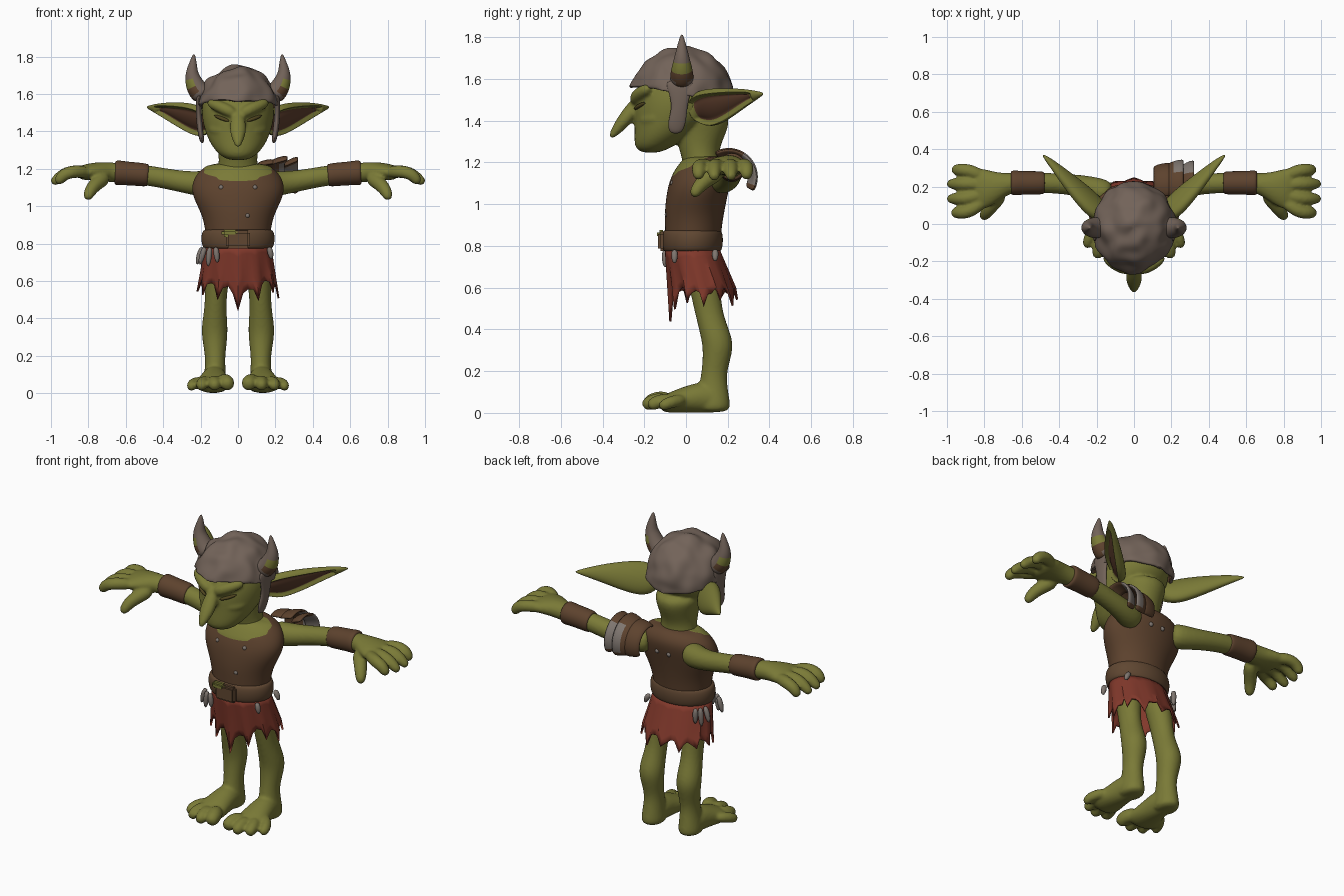
import bpy, bmesh, random
from math import sin, cos, pi, radians
from mathutils import Vector, Matrix, noise

random.seed(4)
if "Cube" in bpy.data.objects:
    bpy.data.objects.remove(bpy.data.objects["Cube"])
X, Y, Z = Vector((1, 0, 0)), Vector((0, 1, 0)), Vector((0, 0, 1))


def material(name, *rgb):
    m = bpy.data.materials.new(name)
    m.use_nodes = True
    m.diffuse_color = (*rgb, 1)
    bsdf = m.node_tree.nodes["Principled BSDF"]
    bsdf.inputs["Base Color"].default_value = (*rgb, 1)
    bsdf.inputs["Roughness"].default_value = 0.8
    return m


skin = material("olive_skin", .195, .195, .038)
iron = material("dull_iron", .17, .125, .10)
leather = material("brown_leather", .11, .055, .027)
belt_brown = material("belt_leather", .115, .062, .031)
red = material("red_cloth", .22, .04, .024)
ear_brown = material("inner_ear", .115, .05, .027)
bone = material("pale_grey", .21, .18, .16)
dark = material("eye_dark", .08, .06, .014)


def tube(bm, stations, up=Z, axis=None, n=12):
    """Loft ellipses (x, y, z, half side, half up) along a path and cap it."""
    pts = [Vector(s[:3]) for s in stations]
    rings = []
    for i, s in enumerate(stations):
        t = axis or (pts[min(i + 1, len(pts) - 1)] - pts[max(i - 1, 0)]).normalized()
        side = t.cross(up).normalized()
        top = side.cross(t)
        a, b = s[3], s[-1]
        rings.append([bm.verts.new(pts[i] + side * a * cos(k * 2 * pi / n)
                                   + top * b * sin(k * 2 * pi / n)) for k in range(n)])
    faces = [bm.faces.new(rings[0]), bm.faces.new(rings[-1])]
    for r, q in zip(rings, rings[1:]):
        faces += [bm.faces.new((r[k], r[(k + 1) % n], q[(k + 1) % n], q[k])) for k in range(n)]
    bmesh.ops.recalc_face_normals(bm, faces=faces)
    return faces


def finish(bm, name, mats, mirror=False, solid=0, subsurf=2, remesh=0):
    for f in bm.faces:
        f.smooth = True
    me = bpy.data.meshes.new(name)
    bm.to_mesh(me)
    bm.free()
    ob = bpy.data.objects.new(name, me)
    bpy.context.collection.objects.link(ob)
    for m in mats:
        me.materials.append(m)
    if mirror:
        ob.modifiers.new("mirror", "MIRROR").use_mirror_merge = False
    if solid:
        s = ob.modifiers.new("thickness", "SOLIDIFY")
        s.thickness = solid
    if subsurf:
        s = ob.modifiers.new("round", "SUBSURF")
        s.levels = s.render_levels = subsurf
    if remesh:
        r = ob.modifiers.new("blend", "REMESH")
        r.mode, r.voxel_size, r.use_smooth_shade = "VOXEL", remesh, True
        s = ob.modifiers.new("soften", "SMOOTH")
        s.factor, s.iterations = .5, 4
    return ob


# Skin: head, neck, limbs, blended into one surface
bm = bmesh.new()
tube(bm, [(0, -.17, 1.245, .045, .04), (0, -.16, 1.27, .1, .09), (0, -.11, 1.33, .15, .14),
          (0, -.06, 1.4, .18, .19), (0, -.025, 1.48, .2, .23), (0, -.01, 1.56, .195, .225),
          (0, -.01, 1.65, .16, .18), (0, -.01, 1.7, .08, .09)], Y, Z, 16)
tube(bm, [(0, .08, 1.1, .13, .1), (0, .075, 1.2, .11, .09), (0, .06, 1.27, .105, .1),
          (0, .075, 1.37, .125, .14), (0, .06, 1.45, .15, .15)], Y, Z)
# nose, brow, cheek, lip
tube(bm, [(0, -.19, 1.53, .03), (0, -.245, 1.47, .036), (0, -.285, 1.415, .05, .038),
          (0, -.33, 1.36, .034, .028), (0, -.365, 1.315, .012)], Y)
tube(bm, [(.01, -.245, 1.49, .032), (.08, -.235, 1.525, .034), (.165, -.17, 1.56, .028)])
tube(bm, [(.05, -.21, 1.405, .03), (.1, -.185, 1.4, .035), (.15, -.12, 1.42, .03)])
tube(bm, [(-.01, -.23, 1.305, .024), (.05, -.215, 1.3, .022), (.1, -.15, 1.29, .018)])
# leg and foot
tube(bm, [(.1, .07, .72, .085, .085), (.115, .09, .6, .066, .077), (.12, .11, .47, .058, .068),
          (.125, .145, .37, .072, .078), (.125, .155, .3, .072, .075), (.122, .135, .2, .055, .062),
          (.122, .13, .13, .057, .07), (.125, .13, .05, .068, .085), (.125, .13, 0, .068, .085)], Y, Z)
tube(bm, [(.125, .2, .045, .05, .045), (.125, .1, .08, .068, .085), (.13, .01, .065, .08, .068),
          (.135, -.07, .05, .1, .052), (.14, -.13, .035, .09, .035)])
for x, y, r in [(.055, -.2, .042), (.125, -.21, .036), (.195, -.185, .034), (.25, -.13, .03)]:
    tube(bm, [((x + .13) / 2, y + .13, .065, r), (x, y + .05, r + .022, r + .002),
              (x, y, r * .85, r * .8)])
# arm, palm, fingers, thumb
tube(bm, [(.12, .15, 1.12, .08), (.22, .19, 1.12, .068), (.32, .21, 1.135, .058),
          (.45, .22, 1.16, .056), (.57, .22, 1.175, .056), (.66, .22, 1.18, .054),
          (.72, .205, 1.185, .075, .055), (.8, .19, 1.185, .115, .047), (.86, .185, 1.175, .12, .036)])
for x, y in [(.965, .29), (1.0, .215), (1.0, .135), (.97, .06)]:
    tube(bm, [(.79, .1 + y * .5, 1.18, .034), (.88, y, 1.19, .036),
              (.94, y, 1.168, .036), (x, y, 1.118, .024)])
tube(bm, [(.7, .17, 1.16, .042), (.76, .1, 1.12, .04), (.79, .06, 1.085, .035),
          (.81, .03, 1.035, .024)])
finish(bm, "skin_body", [skin], mirror=True, subsurf=2, remesh=.009)

# Eyes: narrow slanted slits
bm = bmesh.new()
tube(bm, [(.045, -.246, 1.455, .008), (.085, -.232, 1.468, .012), (.13, -.194, 1.487, .008)], n=8)
finish(bm, "eyes", [dark], mirror=True)

# Ears: rolled forward, with a sunken brown inside facing forward and down
bm = bmesh.new()
out = Vector((.7, -.7, -.5)).normalized()
faces = tube(bm, [(.15, .04, 1.45, .04, .06), (.21, .09, 1.455, .05, .105), (.29, .17, 1.48, .046, .088),
                  (.37, .25, 1.505, .034, .058), (.44, .325, 1.522, .02, .028),
                  (.49, .372, 1.53, .005, .005)], Vector((.35, -.35, 1)).normalized())
inner = [f for f in faces if f.normal.dot(out) > .6 and .17 < f.calc_center_median().x < .44]
bmesh.ops.inset_region(bm, faces=inner, thickness=.006)
bmesh.ops.inset_region(bm, faces=inner, thickness=.006, depth=-.03)
for f in inner:
    f.material_index = 1
finish(bm, "ears", [skin, ear_brown], mirror=True)

# Helmet dome: hammered, leather lined, with a small peak over the brow
bm = bmesh.new()
bmesh.ops.create_uvsphere(bm, u_segments=48, v_segments=32, radius=1,
                          matrix=Matrix.Translation((0, -.02, 1.5)) @ Matrix.Diagonal((.225, .25, .25, 1)))
bmesh.ops.bisect_plane(bm, geom=bm.verts[:] + bm.edges[:] + bm.faces[:], plane_co=(0, -.02, 1.525),
                       plane_no=(0, .2, 1), clear_inner=True)
centre = Vector((0, -.02, 1.5))
for v in bm.verts:
    v.co += (v.co - centre) * .09 * noise.noise(v.co * 13)
    if v.co.y < -.2 and v.co.z < 1.6 and abs(v.co.x) < .08:
        k = 1 - abs(v.co.x) / .08
        v.co += Vector((0, -.015 * k, -.015 * k))
dome = finish(bm, "helmet_dome", [iron, leather], solid=.02, subsurf=1)
dome.modifiers["thickness"].material_offset = 1

# Cheek guards
bm = bmesh.new()
tube(bm, [(.208, -.03, 1.6, .014, .08), (.212, -.03, 1.54, .016, .055), (.208, -.03, 1.46, .016, .036),
          (.2, -.045, 1.39, .016, .048), (.19, -.05, 1.335, .012, .03)], Y, Z)
finish(bm, "cheek_guards", [iron], mirror=True)

# Horns with olive and brown bands on the outer base
bm = bmesh.new()
for f in tube(bm, [(.18, -.02, 1.59, .06), (.21, -.02, 1.615, .058), (.228, -.02, 1.642, .054),
                   (.243, -.02, 1.685, .043), (.247, -.02, 1.72, .033), (.24, -.02, 1.77, .02),
                   (.235, -.02, 1.815, .005)], Y):
    c = f.calc_center_median()
    if c.x > .225 and c.z < 1.69:
        f.material_index = 2 if c.z < 1.63 else 1
finish(bm, "helmet_horns", [iron, skin, leather], mirror=True)

# Vest cut by a tilted neckline with skin above
bm = bmesh.new()
tube(bm, [(0, .03, .76, .165, .13), (0, .035, .88, .175, .135), (0, .04, .96, .195, .143),
          (0, .052, 1.04, .238, .147), (0, .065, 1.1, .25, .148), (0, .08, 1.15, .235, .142),
          (0, .088, 1.185, .21, .128), (0, .09, 1.215, .17, .105),
          (0, .085, 1.23, .11, .08)], Y, Z, 32)
neck, tilt = Vector((0, -.055, 1.145)), Vector((0, -.5, 1))
bmesh.ops.bisect_plane(bm, geom=bm.verts[:] + bm.edges[:] + bm.faces[:], plane_co=neck, plane_no=tilt)
for f in bm.faces:
    f.material_index = int((f.calc_center_median() - neck).dot(tilt) > 0)
finish(bm, "vest", [leather, skin])

# Vest studs
bm = bmesh.new()
for x, y, z in [(.09, -.062, 1.1), (-.09, -.062, 1.1), (.05, -.088, .95), (.05, .205, 1.1), (-.03, .207, 1.1)]:
    bmesh.ops.create_uvsphere(bm, u_segments=10, v_segments=6, radius=.014,
                              matrix=Matrix.Translation((x, y, z)))
finish(bm, "vest_studs", [bone], subsurf=0)

# Belt, buckle and its tab
bm = bmesh.new()
tube(bm, [(0, .03, .77, .17, .13), (0, .03, .777, .19, .142), (0, .03, .825, .2, .15),
          (0, .03, .87, .192, .144), (0, .03, .88, .17, .13)], Y, Z, 28)
finish(bm, "belt", [belt_brown])
for name, mat, loc, size in [("buckle", belt_brown, (0, -.115, .822), (.13, .04, .095)),
                             ("buckle_tab", skin, (-.045, -.118, .856), (.085, .04, .04))]:
    bm = bmesh.new()
    bmesh.ops.create_cube(bm, size=1, matrix=Matrix.Translation(loc) @ Matrix.Diagonal((*size, 1)))
    bmesh.ops.bevel(bm, geom=bm.edges[:], offset=.012, segments=2, affect="EDGES")
    finish(bm, name, [mat], subsurf=0)

# Ragged skirt
bm = bmesh.new()
n, rows, cols = 48, 6, []
for k in range(n):
    a = 2 * pi * k / n - pi / 2
    front = max(0, -sin(a)) ** 12
    tip = random.uniform(.5, .55) if k % 4 == 0 else random.uniform(.565, .605)
    low = tip - (.075 if k == 0 else .04 * front)
    col = []
    for r in range(rows + 1):
        t = r / rows
        wave = 1 + .05 * t * cos(a * 12)
        col.append(bm.verts.new((cos(a) * (.178 + .033 * t) * wave,
                                 .03 + .055 * t + sin(a) * (.132 + .025 * t) * wave,
                                 .785 + (low - .785) * t)))
    cols.append(col)
for k in range(n):
    p, q = cols[k], cols[(k + 1) % n]
    for r in range(rows):
        bm.faces.new((p[r], p[r + 1], q[r + 1], q[r]))
bmesh.ops.recalc_face_normals(bm, faces=bm.faces[:])
finish(bm, "ragged_skirt", [red], solid=.01, subsurf=0)

# Claw trophies hanging from the belt
bm = bmesh.new()
for x, y, dx, dz in [(-.12, -.1, .01, .09), (-.15, -.085, -.01, .11), (-.175, -.06, -.03, .1),
                     (-.19, .09, -.03, .1), (-.18, .12, -.01, .12), (-.165, .145, 0, .1),
                     (.165, -.055, .015, .07), (.15, .14, .03, .06)]:
    tube(bm, [(x, y, .785, .014), (x + dx * .6, y, .785 - dz * .5, .02),
              (x + dx, y, .785 - dz, .008)], Y, n=8)
finish(bm, "belt_claws", [bone], subsurf=1)

# Wrist cuffs
bm = bmesh.new()
tube(bm, [(.478, .22, 1.165, .05), (.482, .22, 1.165, .062), (.52, .22, 1.17, .064), (.6, .22, 1.176, .064),
          (.655, .22, 1.18, .07), (.66, .22, 1.18, .055)], n=16)
finish(bm, "wrist_cuffs", [leather], mirror=True)

# Layered pauldron on the left shoulder, grey across its back
for i, (x0, x1, r0, r1) in enumerate([(.1, .2, .105, .125), (.16, .265, .11, .145), (.24, .32, .1, .14)]):
    bm = bmesh.new()
    strips = []
    for k in range(13):
        a = radians(-30 + 150 * k / 12)
        strips.append([bm.verts.new((x, .205 + r * cos(a), 1.13 + r * sin(a)))
                       for x, r in [(x0, r0), ((x0 + x1) / 2, (r0 + r1) / 2 + .006), (x1, r1)]])
    for k, (p, q) in enumerate(zip(strips, strips[1:])):
        for j in range(2):
            f = bm.faces.new((p[j], p[j + 1], q[j + 1], q[j]))
            f.material_index = int(i > 0 and 1 <= k <= 6 and j >= 2 - i)
    bmesh.ops.recalc_face_normals(bm, faces=bm.faces[:])
    finish(bm, "pauldron_plate_%d" % (i + 1), [leather, bone], solid=.018, subsurf=1)

# Keep hard edges crisp on the flat-sided parts
for name in ("buckle", "buckle_tab", "ragged_skirt"):
    bpy.ops.object.select_all(action="DESELECT")
    ob = bpy.data.objects[name]
    ob.select_set(True)
    bpy.context.view_layer.objects.active = ob
    bpy.ops.object.shade_smooth_by_angle(angle=radians(40))
